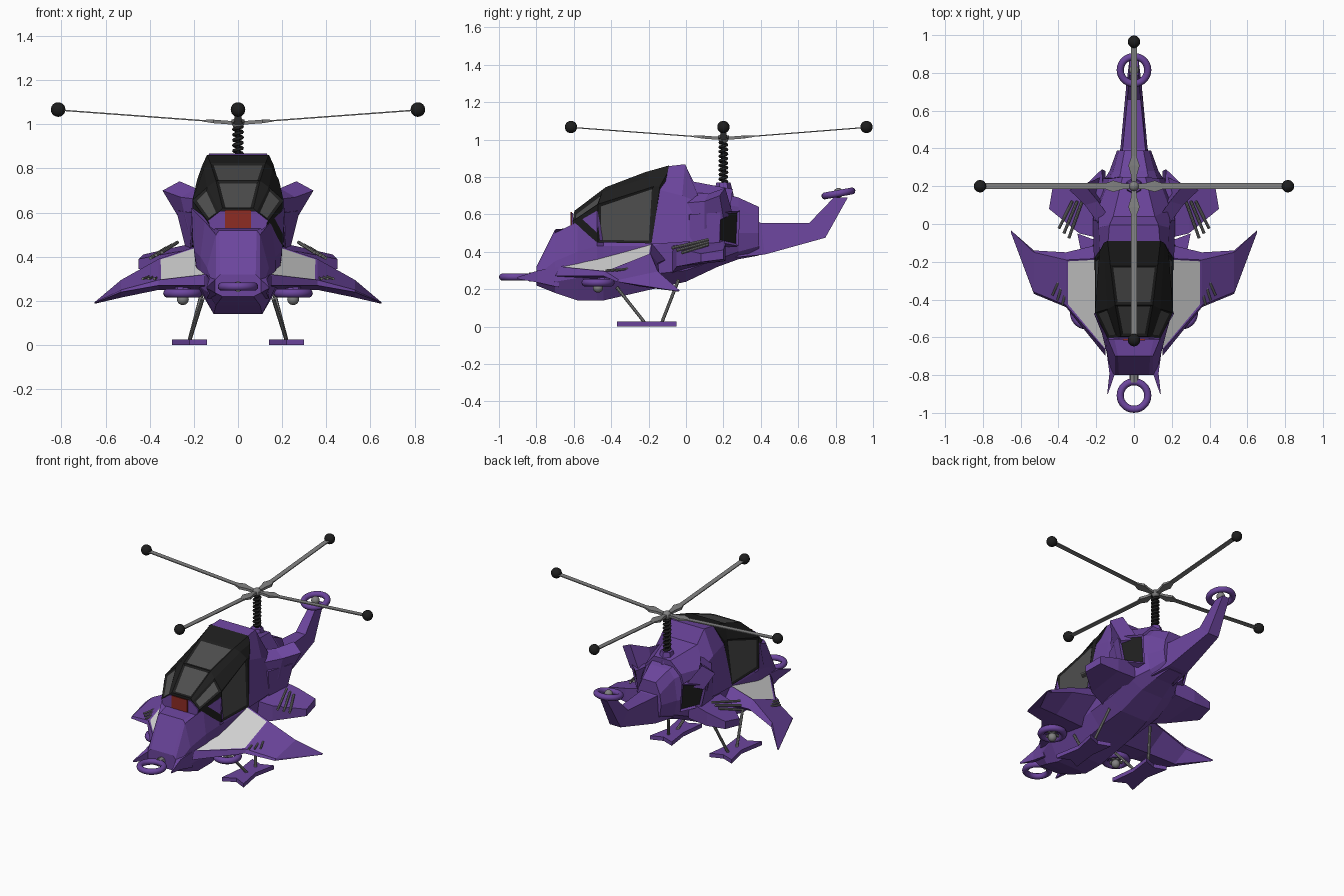
import bpy, bmesh, math
from mathutils import Vector

old = bpy.data.objects.get("Cube")
if old:
    bpy.data.objects.remove(old, do_unlink=True)


def material(name, r, g, b):
    m = bpy.data.materials.new(name)
    m.use_nodes = True
    m.diffuse_color = (r, g, b, 1)
    m.node_tree.nodes["Principled BSDF"].inputs["Base Color"].default_value = (r, g, b, 1)
    return m


PURPLE = material("purple paint", .15, .06, .34)
BLACK = material("black frame", .013, .013, .013)
GLASS = material("dark glass", .075, .075, .075)
WHITE = material("pale panel", .68, .68, .68)
GREY = material("grey metal", .22, .22, .22)
RED = material("red panel", .27, .025, .017)


def finish(name, bm, mats, mirror=False, smooth=False):
    bmesh.ops.recalc_face_normals(bm, faces=bm.faces[:])
    me = bpy.data.meshes.new(name)
    bm.to_mesh(me)
    bm.free()
    ob = bpy.data.objects.new(name, me)
    bpy.context.collection.objects.link(ob)
    for m in mats:
        me.materials.append(m)
    for p in me.polygons:
        p.use_smooth = smooth
    if mirror:
        ob.modifiers.new("Mirror", 'MIRROR').use_mirror_merge = False


def loft(name, rings, mats, mirror=False, accent=None, inset=.012, depth=-.006, cap=False):
    """Skin closed rings; accent(i, j) picks sides to inset in the second colour."""
    bm = bmesh.new()
    vs = [[bm.verts.new(p) for p in r] for r in rings]
    n = len(vs[0])
    picked = []
    for i in range(len(vs) - 1):
        for j in range(n):
            k = (j + 1) % n
            f = bm.faces.new((vs[i][j], vs[i][k], vs[i + 1][k], vs[i + 1][j]))
            if accent and accent(i, j):
                picked.append(f)
    bm.faces.new(vs[0])
    end = bm.faces.new(vs[-1])
    if cap:
        picked.append(end)
    bmesh.ops.recalc_face_normals(bm, faces=bm.faces[:])
    if picked:
        bmesh.ops.inset_individual(bm, faces=picked, thickness=inset, depth=depth)
        for f in picked:
            f.material_index = 1
    finish(name, bm, mats, mirror)


def whole(half):
    """Close a right-hand half ring by reflecting it across x = 0."""
    return half + [(-x, y, z) for x, y, z in reversed(half)]


def rod(name, a, b, r, mat, r2=None, mirror=False, sides=8):
    a, b = Vector(a), Vector(b)
    d = b - a
    bm = bmesh.new()
    bmesh.ops.create_cone(bm, cap_ends=True, segments=sides, radius1=r,
                          radius2=r if r2 is None else r2, depth=d.length)
    bm.transform(d.to_track_quat('Z', 'Y').to_matrix().to_4x4())
    bmesh.ops.translate(bm, verts=bm.verts[:], vec=(a + b) / 2)
    finish(name, bm, [mat], mirror)


def ball(name, c, r, mat, mirror=False):
    bm = bmesh.new()
    bmesh.ops.create_uvsphere(bm, u_segments=20, v_segments=12, radius=r)
    bmesh.ops.translate(bm, verts=bm.verts[:], vec=c)
    finish(name, bm, [mat], mirror, True)


def ring(name, c, big, small, tilt=0, mirror=False):
    bpy.ops.mesh.primitive_torus_add(location=(0, 0, 0), major_radius=big, minor_radius=small,
                                     major_segments=28, minor_segments=10)
    ob = bpy.context.object
    ob.name = name
    bpy.ops.object.shade_smooth()
    ob.data.materials.append(PURPLE)
    for v in ob.data.vertices:
        y, z = v.co.y, v.co.z
        v.co = Vector((v.co.x, y * math.cos(tilt) - z * math.sin(tilt),
                       y * math.sin(tilt) + z * math.cos(tilt))) + Vector(c)
    if mirror:
        ob.modifiers.new("Mirror", 'MIRROR')


# Fuselage: top, shoulder, waist, chine and keel at each station
stations = {
    -.80: [(.08, .32), (.10, .30), (.115, .27), (.11, .24), (.07, .22)],
    -.70: [(.085, .52), (.10, .50), (.14, .35), (.14, .24), (.10, .18)],
    -.58: [(.11, .53), (.15, .56), (.17, .40), (.17, .26), (.11, .14)],
    -.475: [(.10, .6), (.212, .62), (.2, .43), (.18, .26), (.11, .14)],
    -.44: [(.10, .6), (.16, .56), (.2, .43), (.18, .26), (.11, .14)],
    -.18: [(.10, .6), (.16, .58), (.2, .43), (.19, .28), (.12, .2)],
    0.0: [(.11, .7), (.17, .65), (.21, .48), (.19, .3), (.1, .24)],
    .17: [(.09, .72), (.15, .66), (.2, .5), (.17, .36), (.08, .32)],
    .28: [(.07, .69), (.11, .64), (.13, .5), (.11, .4), (.06, .36)],
    .39: [(.05, .64), (.08, .57), (.09, .5), (.08, .43), (.05, .38)],
}
loft("fuselage", [whole([(x, y, z) for x, z in s]) for y, s in stations.items()], [PURPLE])

# Canopy: black frame with recessed roof, quarter and side glass
PANES = {0: (1, 5, 7), 1: (2, 4, 7), 2: ()}
loft("canopy", [whole(h) for h in (
    [(.07, -.595, .62), (.085, -.60, .605), (.14, -.605, .565), (.10, -.60, .5)],
    [(.10, -.43, .745), (.14, -.45, .715), (.207, -.47, .655), (.207, -.47, .45)],
    [(.125, -.22, .825), (.155, -.20, .80), (.185, -.17, .75), (.208, -.185, .445)],
    [(.14, -.09, .862), (.16, -.10, .82), (.18, -.14, .75), (.208, -.18, .445)])],
    [BLACK, GLASS], accent=lambda i, j: j in PANES[i], inset=.02)
loft("canopy_collar", [whole(h) for h in (
    [(.137, -.09, .858), (.182, -.14, .73), (.212, -.185, .44)],
    [(.13, -.005, .868), (.187, -.02, .7), (.217, -.03, .45)],
    [(.11, .04, .775), (.19, .08, .66), (.217, .1, .46)],
    [(.06, .25, .735), (.13, .24, .66), (.18, .24, .5)])], [PURPLE])
loft("cockpit_sill", [whole([(.08, y, .608), (.135, y, .565), (.12, y, .5)])
                      for y in (-.611, -.604)], [PURPLE])
loft("nose_panel", [whole([(.058, y, .612), (.058, y, .53)])
                    for y in (-.617, -.61)], [RED])

# Nose prongs, nose ring and its neck
loft("nose_prong", [
    [(.07, -.68, .32), (.145, -.68, .32), (.14, -.68, .21), (.07, -.68, .21)],
    [(.10, -.79, .30), (.13, -.79, .30), (.13, -.79, .235), (.10, -.79, .235)],
    [(.138, -.90, .265), (.142, -.90, .265), (.142, -.90, .255), (.138, -.90, .255)]],
    [PURPLE], mirror=True)
ring("nose_ring", (0, -.908, .265), .073, .019)
rod("nose_neck", (0, -.78, .265), (0, -.84, .265), .025, GREY)


# Front wings: five-point sections running outward, pale panel on the inner top
def section(x, pts):
    return [(x, y, z) for y, z in pts]


loft("front_wing", [
    section(.15, [(-.70, .27), (-.67, .32), (-.18, .46), (-.10, .36), (-.3, .24)]),
    section(.36, [(-.44, .27), (-.43, .295), (-.19, .39), (-.15, .34), (-.3, .25)]),
    section(.53, [(-.37, .24), (-.36, .25), (-.15, .295), (-.14, .27), (-.25, .215)]),
    section(.65, [(-.05, .19), (-.05, .194), (-.035, .194), (-.035, .19), (-.04, .187)])],
    [PURPLE, WHITE], mirror=True, accent=lambda i, j: i == 0 and j == 1, depth=-.003)

# Lift fans below the front wings
ring("lift_fan_ring", (.25, -.47, .235), .068, .021, mirror=True)
rod("lift_fan_bar", (.185, -.47, .235), (.315, -.47, .235), .009, GREY, mirror=True)
rod("lift_fan_spoke", (.25, -.535, .235), (.25, -.405, .235), .009, GREY, mirror=True)
rod("lift_fan_mount", (.25, -.44, .24), (.25, -.42, .31), .035, PURPLE, mirror=True)
ball("lift_fan_hub", (.25, -.47, .208), .027, GREY, mirror=True)

# Rear stub wings
loft("rear_wing", [
    [(.16, -.08, .44), (.16, .2, .47), (.16, .2, .36), (.16, -.08, .28)],
    [(.29, -.05, .42), (.30, .21, .44), (.30, .21, .35), (.29, -.05, .32)],
    [(.45, .08, .39), (.43, .2, .41), (.43, .2, .36), (.45, .08, .345)]],
    [PURPLE], mirror=True)

# Flared fins above engine outlets with dark openings
loft("engine_fin", [
    [(.12, .02, .72), (.18, -.01, .66), (.19, -.03, .52), (.13, -.03, .5)],
    [(.19, .12, .71), (.26, .10, .67), (.225, .1, .52), (.15, .12, .5)],
    [(.265, .21, .742), (.342, .18, .70), (.27, .2, .58), (.17, .25, .6)]],
    [PURPLE], mirror=True)
loft("engine_outlet", [
    [(.15, 0, .6), (.21, .02, .6), (.215, .02, .44), (.15, 0, .41)],
    [(.17, .29, .62), (.28, .185, .61), (.24, .18, .45), (.15, .28, .43)]],
    [PURPLE, BLACK], mirror=True, cap=True, inset=.017, depth=-.01)

# Gun barrels on both pairs of wings
for i in range(3):
    o = i * .026
    rod("rear_gun", (.275 + o, .12, .465 - o / 2), (.345 + o, -.075 + o, .42 - o / 2),
        .008, GREY, mirror=True)
    rod("front_gun", (.35 + o, -.31, .31), (.38 + o, -.43 + o, .30), .006, GREY, mirror=True)

# Tail boom: top and bottom edge with half widths
boom = [(.28, .60, .26, .37, .08, .09), (.40, .555, .42, .385, .06, .07),
        (.66, .555, .745, .475, .035, .04), (.79, .69, .865, .69, .025, .025)]
loft("tail_boom", [whole([(wt, yt, zt), (wb, yb, zb)])
                   for yt, zt, yb, zb, wt, wb in boom], [PURPLE])
ring("tail_ring", (0, .815, .712), .073, .019, tilt=.18)
ball("tail_fan_hub", (0, .815, .715), .026, GREY)

# Landing skids with notched ends
outline = [(.14, -.37), (.22, -.33), (.30, -.37), (.27, -.2), (.30, -.05),
           (.22, -.08), (.14, -.05), (.16, -.2)]
loft("skid", [[(x, y, z) for x, y in outline] for z in (0, .026)], [PURPLE], mirror=True)
rod("front_strut", (.22, -.22, .02), (.16, -.37, .21), .009, GREY, mirror=True)
rod("rear_strut", (.22, -.13, .02), (.16, -.04, .25), .009, GREY, mirror=True)

# Rotor mast: base, core and coil spring
HUB = Vector((0, .2, 1.005))
rod("mast_base", (0, .2, .66), (0, .2, .77), .065, PURPLE, .038, sides=6)
rod("mast_core", (0, .2, .74), HUB, .011, BLACK)
curve = bpy.data.curves.new("mast_spring", 'CURVE')
curve.dimensions = '3D'
curve.bevel_depth = .008
curve.bevel_resolution = 1
coil = curve.splines.new('POLY')
turns, steps = 9, 14
coil.points.add(turns * steps)
for i, p in enumerate(coil.points):
    a = i * math.tau / steps
    p.co = (.019 * math.cos(a), .2 + .019 * math.sin(a), .77 + .22 * i / (turns * steps), 1)
curve.materials.append(BLACK)
bpy.context.collection.objects.link(bpy.data.objects.new("mast_spring", curve))
ball("rotor_hub", HUB, .027, GREY)

# Four rotor arms: grip, blade and weighted tip
for k in range(4):
    d = Vector((round(math.cos(k * math.pi / 2)), round(math.sin(k * math.pi / 2)), 0))
    side = Vector((-d.y, d.x, 0))
    reach = .765 if k == 1 else .815

    def bar(name, stops):
        loft(name, [[HUB + d * r + side * (w * a) + Vector((0, 0, .06 * r / reach + h * b))
                     for a, b in ((-1, -1), (1, -1), (1, 1), (-1, 1))] for r, w, h in stops], [GREY])

    bar("rotor_grip", [(.01, .012, .008), (.06, .016, .008), (.11, .03, .008), (.16, .012, .004)])
    bar("rotor_blade", [(.1, .016, .003), (reach, .016, .003)])
    ball("rotor_tip", HUB + d * reach + Vector((0, 0, .062)), .033, BLACK)
